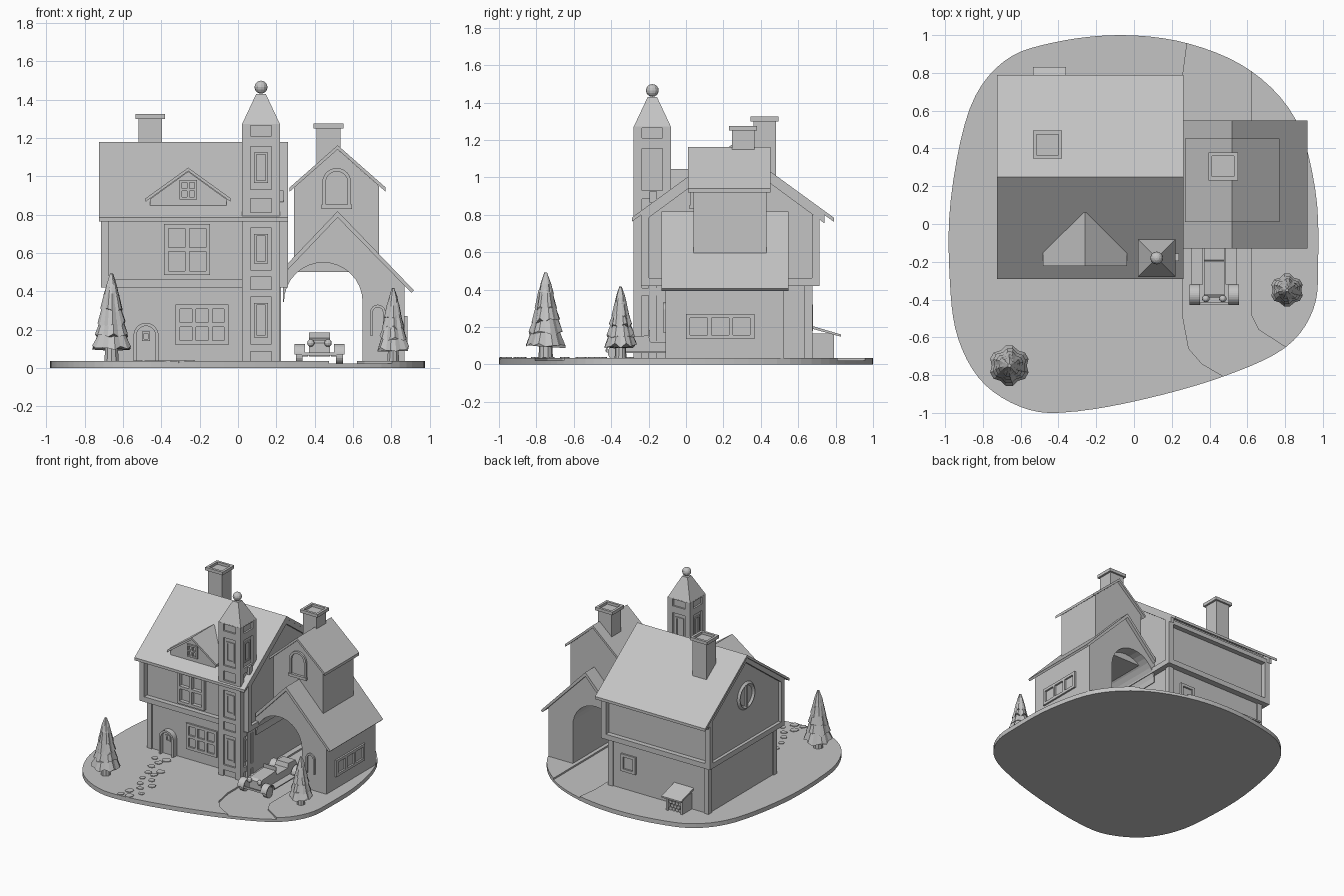
import bpy, bmesh, math, random
from mathutils import Vector, Matrix

random.seed(4)
if "Cube" in bpy.data.objects:
    bpy.data.objects.remove(bpy.data.objects["Cube"])

stone = bpy.data.materials.new("plain_grey")
stone.use_nodes = True
stone.diffuse_color = (0.55, 0.55, 0.55, 1)
stone.node_tree.nodes["Principled BSDF"].inputs["Base Color"].default_value = stone.diffuse_color


def finish(name, bm):
    bmesh.ops.recalc_face_normals(bm, faces=bm.faces)
    mesh = bpy.data.meshes.new(name)
    bm.to_mesh(mesh)
    bm.free()
    mesh.materials.append(stone)
    ob = bpy.data.objects.new(name, mesh)
    bpy.context.collection.objects.link(ob)
    return ob


def add_box(bm, lo, hi):
    lo, hi = Vector(lo), Vector(hi)
    size = Matrix.Diagonal(hi - lo).to_4x4()
    bmesh.ops.create_cube(bm, size=1, matrix=Matrix.Translation((lo + hi) / 2) @ size)


def boxes(name, *pairs):
    bm = bmesh.new()
    for lo, hi in pairs:
        add_box(bm, lo, hi)
    return finish(name, bm)


def prism(name, pts, axis, a, b):
    """Extrude a flat outline along an axis from a to b."""
    place = {"x": lambda p, d: (d, p[0], p[1]), "y": lambda p, d: (p[0], d, p[1]),
             "z": lambda p, d: (p[0], p[1], d)}[axis]
    bm = bmesh.new()
    face = bm.faces.new([bm.verts.new(place(p, a)) for p in pts])
    out = bmesh.ops.extrude_face_region(bm, geom=[face])
    shift = Vector(place((0, 0), b - a))
    for v in out["geom"]:
        if isinstance(v, bmesh.types.BMVert):
            v.co += shift
    bm.faces.ensure_lookup_table()
    return finish(name, bm)


def arc(cx, cz, r, a0=0, a1=180, n=16):
    steps = [math.radians(a0 + (a1 - a0) * i / n) for i in range(n + 1)]
    return [(cx + r * math.cos(t), cz + r * math.sin(t)) for t in steps]


def arch(cx, bottom, spring, r):
    return [(cx + r, bottom)] + arc(cx, spring, r) + [(cx - r, bottom)]


def arch_ring(cx, bottom, spring, r, width):
    return arch(cx, bottom, spring, r) + arch(cx, bottom, spring, r - width)[::-1]


def gable_roof(name, axis, mid, half, eave, ridge, a, b, t=0.022):
    pts = [(mid - half, eave), (mid, ridge), (mid + half, eave)]
    return prism(name, pts + [(u, z - t) for u, z in pts[::-1]], axis, a, b)


def smooth_loop(pts, n=5):
    out = []
    for i in range(len(pts)):
        p = [Vector(pts[(i + k) % len(pts)]) for k in (-1, 0, 1, 2)]
        for s in range(n):
            t = s / n
            out.append((p[1] * 2 + (p[2] - p[0]) * t + (p[0] * 2 - p[1] * 5 + p[2] * 4 - p[3]) * t * t
                        + (p[1] * 3 - p[0] - p[2] * 3 + p[3]) * t ** 3) / 2)
    return out


def window(name, side, wall, u0, u1, v0, v1, cols=2, rows=2, bar=0.022, proud=0.014):
    """Frame and glazing bars standing on a wall that faces the given side."""
    sign = -1 if side in ("front", "left") else 1
    d0, d1 = sorted((wall - sign * 0.01, wall + sign * proud))
    pairs = []

    def strip(a, b, c, d):
        if side in ("front", "back"):
            pairs.append(((a, d0, c), (b, d1, d)))
        else:
            pairs.append(((d0, a, c), (d1, b, d)))
    for i in range(cols + 1):
        u = u0 + (u1 - u0 - bar) * i / cols
        strip(u, u + bar, v0, v1)
    for i in range(rows + 1):
        v = v0 + (v1 - v0 - bar) * i / rows
        strip(u0, u1, v, v + bar)
    return boxes(name, *pairs)


# Ground with a sunken driveway
rim = [(-.07, 1), (-.43, .96), (-.69, .86), (-.87, .61), (-.97, .13), (-.975, -.3), (-.93, -.61), (-.79, -.85),
       (-.55, -.985), (-.29, -.99), (.085, -.92), (.48, -.805), (.8, -.655), (.95, -.45), (.975, -.19),
       (.96, .18), (.855, .555), (.62, .81), (.29, .955)]
ground = prism("ground", smooth_loop(rim), "z", 0, .035)
lane = [(.3, 1.1), (.26, .8), (.26, -.5), (.29, -.66), (.36, -.74), (.6, -.88), (1, -.8),
        (.8, -.65), (.66, -.56), (.62, -.48), (.62, .85), (.6, 1.1)]
cutter = prism("lane_cutter", lane, "z", .022, .1)
cutter.hide_render = True
cut = ground.modifiers.new("lane", "BOOLEAN")
cut.operation, cut.object, cut.solver = "DIFFERENCE", cutter, "EXACT"
bpy.context.view_layer.objects.active = ground
bpy.ops.object.modifier_apply(modifier="lane")
bpy.data.objects.remove(cutter)

# Stepping stones
stones = [(-.52, -.32), (-.43, -.3), (-.45, -.37), (-.46, -.45), (-.42, -.55), (-.35, -.49), (-.36, -.56), (-.4, -.65),
          (-.32, -.65), (-.36, -.74), (-.26, -.73), (-.31, -.81), (-.35, -.89), (-.25, -.88), (-.3, -.96), (-.37, -.97)]
for x, y in stones:
    r = random.uniform(.025, .036)
    pts = [(x + r * random.uniform(.8, 1.1) * math.cos(k * math.tau / 7),
            y + r * random.uniform(.8, 1.1) * math.sin(k * math.tau / 7)) for k in range(7)]
    prism("stepping_stone", pts, "z", .025, .04)

# Main house: lower storey, jettied upper storey and timber frame
boxes("lower_storey", ((-.665, -.19, .02), (.215, .665, .45)))
prism("upper_storey", [(-.2, .43), (.675, .43), (.675, .84), (.25, 1.155), (-.2, .84)], "x", -.69, .235)
X0, X1, Y0, Y1, W = -.715, .26, -.24, .715, .042
corners = []
for x0, x1, y0, y1, z0, z1 in ((X0, X1, Y0, Y1, .42, .8), (-.675, .225, -.2, .675, .02, .43)):
    for x in (x0, x1 - W):
        for y in (y0, y1 - W):
            corners.append(((x, y, z0), (x + W, y + W, z1)))
boxes("corner_posts", *corners)
boxes("floor_beam", ((X0, Y0, .42), (X1, Y1, .462)))
boxes("wall_plates", *[((X0, y, .765), (X1, y + W, .8)) for y in (Y0, Y1 - W)])
for x in (X0, X1 - .025):
    gable_roof("gable_trim", "x", .25, .49, .8, 1.16, x, x + .025, .045)
gable_roof("main_roof", "x", .25, .54, .785, 1.178, -.725, .262)

# Dormer
prism("dormer_wall", [(-.46, .84), (-.06, .84), (-.06, .88), (-.26, 1.025), (-.46, .88)], "y", -.205, 0)
gable_roof("dormer_roof", "y", -.26, .222, .885, 1.045, -.222, .06, .018)
window("dormer_window", "front", -.205, -.305, -.215, .88, .98, bar=.012)

# House windows
window("upper_front_window", "front", -.2, -.385, -.145, .485, .75, proud=.03)
window("lower_front_window", "front", -.19, -.325, -.05, .12, .33, 3, 2)
window("back_window", "back", .665, -.02, .11, .18, .32, 1, 1)
bpy.ops.mesh.primitive_torus_add(location=(-.69, .22, .83), rotation=(0, math.pi / 2, 0), major_radius=.095,
                                 minor_radius=.016, major_segments=28, minor_segments=4)
ring = bpy.context.object
ring.name = "round_window_frame"
ring.data.materials.append(stone)
boxes("round_window_bar", ((-.703, .21, .74), (-.68, .23, .92)))

# Front door
prism("door_surround", arch_ring(-.48, .02, .17, .065, .016), "y", -.235, -.18)
prism("door", arch(-.48, .02, .17, .05), "y", -.205, -.18)
window("door_window", "front", -.205, -.5, -.46, .14, .19, 1, 1, .01, .008)

# Stair turret with framed panels
TX, TY, H = .12, -.18, .1
panels = [(.035, .085), (.125, .37), (.41, .475), (.51, .73), (.81, .885), (.93, 1.155), (1.21, 1.265)]
boxes("turret_core", ((TX - .086, TY - .086, .02), (TX + .086, TY + .086, 1.27)))
edges = [0.02] + [z for p in panels for z in p] + [1.272]
boxes("turret_belts", *[((TX - H, TY - H, a), (TX + H, TY + H, b)) for a, b in zip(edges[::2], edges[1::2])])
boxes("turret_posts", *[((TX + x, TY + y, .02), (TX + x + .045, TY + y + .045, 1.27))
                        for x in (-H, H - .045) for y in (-H, H - .045)])
for side, s, mid in (("front", -1, TX), ("back", 1, TX), ("left", -1, TY), ("right", 1, TY)):
    base = (TY if side in ("front", "back") else TX) + s * .086
    for a, b in (panels[1], panels[3], panels[5]):
        window("turret_window", side, base, mid - .036, mid + .036, a + .035, b - .03, 1, 1, .012, .008)
boxes("turret_lamp", ((.215, -.195, .865), (.238, -.155, .925)))
bm = bmesh.new()
bmesh.ops.create_cone(bm, cap_ends=True, segments=4, radius1=H * math.sqrt(2), radius2=.035, depth=.16,
                      matrix=Matrix.Translation((TX, TY, 1.35)) @ Matrix.Rotation(math.pi / 4, 4, "Z"))
finish("turret_spire", bm)
bm = bmesh.new()
bmesh.ops.create_uvsphere(bm, u_segments=12, v_segments=8, radius=.034, matrix=Matrix.Translation((TX, TY, 1.465)))
finish("spire_ball", bm)

# Gatehouse with a drive-through arch
prism("gate_body", [(.65, .02)] + arc(.445, .345, .205) + [(.235, .345), (.235, .5), (.52, .79), (.87, .43), (.87, .02)],
      "y", -.11, .52)
prism("gate_roof", [(.25, .535), (.52, .818), (.918, .405), (.905, .392), (.52, .785), (.25, .502)], "y", -.13, .547)
window("gate_side_window", "right", .87, 0, .365, .135, .27, 3, 1)
prism("gate_front_window", arch_ring(.73, .17, .29, .04, .014), "y", -.122, -.1)
prism("gate_tower", [(.292, .5), (.735, .5), (.735, .95), (.52, 1.14), (.292, .95)], "y", .04, .43)
gable_roof("gate_tower_roof", "y", .52, .25, .942, 1.162, .01, .452)
prism("gate_tower_window", arch_ring(.515, .84, .968, .075, .018), "y", .025, .05)
boxes("gate_tower_sill", ((.435, .02, .83), (.595, .05, .852)))

# Chimneys with hollow caps
for x, y, bottom, top in ((-.458, .42, .95, 1.325), (.472, .305, .98, 1.275)):
    boxes("chimney_stack", ((x - .062, y - .06, bottom), (x + .062, y + .06, top - .022)))
    bm = bmesh.new()
    add_box(bm, (x - .078, y - .074, top - .025), (x + .078, y + .074, top))
    lid = max(bm.faces, key=lambda f: f.calc_center_median().z)
    bmesh.ops.inset_region(bm, faces=[lid], thickness=.028)
    hole = bmesh.ops.extrude_face_region(bm, geom=[lid])
    bmesh.ops.delete(bm, geom=[lid], context="FACES_ONLY")
    for v in hole["geom"]:
        if isinstance(v, bmesh.types.BMVert):
            v.co.z -= .02
    finish("chimney_cap", bm)

# Log store on the back wall
boxes("log_store_walls", *[((x, .66, .02), (x + .015, .79, .165)) for x in (-.52, -.39)])
prism("log_store_roof", [(.66, .21), (.83, .16), (.83, .148), (.66, .195)], "x", -.535, -.36)
bm = bmesh.new()
for row in range(4):
    for col in range(4 - row % 2):
        at = Matrix.Translation((-.49 + col * .029 + row % 2 * .0145, .72, .05 + row * .026))
        bmesh.ops.create_cone(bm, cap_ends=True, segments=8, radius1=.014, radius2=.014, depth=.11,
                              matrix=at @ Matrix.Rotation(math.pi / 2, 4, "X"))
finish("logs", bm)

# Fir trees: a trunk and ragged skirts
for x, y, top, r in ((-.66, -.75, .49, .108), (.81, -.35, .415, .088)):
    bm = bmesh.new()
    bmesh.ops.create_cone(bm, cap_ends=True, segments=10, radius1=r * .36, radius2=r * .32, depth=.12,
                          matrix=Matrix.Translation((x, y, .08)))
    for k in range(5):
        low = .1 + (top - .1) * k * .17
        high = min(top, low + (top - .1) * .42)
        wide = r * (1 - k * .15)
        n, rings = 18, []
        for f, z in ((1, low), (.68, (low + high) / 2), (.2, high)):
            rag = .14 if z == low else .05
            rings.append([bm.verts.new((x + wide * f * (1 - rag * (i % 3 == 0)) * math.cos(i * math.tau / n + k),
                                        y + wide * f * (1 - rag * (i % 3 == 0)) * math.sin(i * math.tau / n + k),
                                        z + random.uniform(-.015, .015) * f)) for i in range(n)])
        bm.faces.new(rings[0])
        bm.faces.new(rings[2])
        for a, b in zip(rings, rings[1:]):
            for i in range(n):
                bm.faces.new((a[i], a[(i + 1) % n], b[(i + 1) % n], b[i]))
    finish("fir_tree", bm)

# Vintage open car
CX, FLOOR = .425, .022
prism("car_body", [(-.39, .06), (-.39, .13), (-.37, .145), (-.2, .155), (-.19, .12), (-.05, .12), (-.04, .155),
                   (.05, .15), (.08, .1), (.08, .06)], "x", CX - .055, CX + .055)
boxes("car_windscreen", ((CX - .055, -.2, .15), (CX + .055, -.193, .185)))
boxes("car_bumper", ((CX - .09, -.425, .065), (CX + .09, -.415, .08)))
bm = bmesh.new()
for s in (-1, 1):
    for y in (-.375, .02):
        bmesh.ops.create_cone(bm, cap_ends=True, segments=20, radius1=.043, radius2=.043, depth=.035,
                              matrix=Matrix.Translation((CX + s * .105, y, FLOOR + .043)) @ Matrix.Rotation(math.pi / 2, 4, "Y"))
        prism("car_fender", arch_ring(y, .07, .07, .055, .008), "x", CX + s * .075, CX + s * .13)
    boxes("running_board", ((CX + s * .09 - .03, -.32, .06), (CX + s * .09 + .03, -.035, .068)))
    bmesh.ops.create_uvsphere(bm, u_segments=10, v_segments=6, radius=.02,
                              matrix=Matrix.Translation((CX + s * .045, -.395, .13)))
finish("car_wheels_and_lamps", bm)
